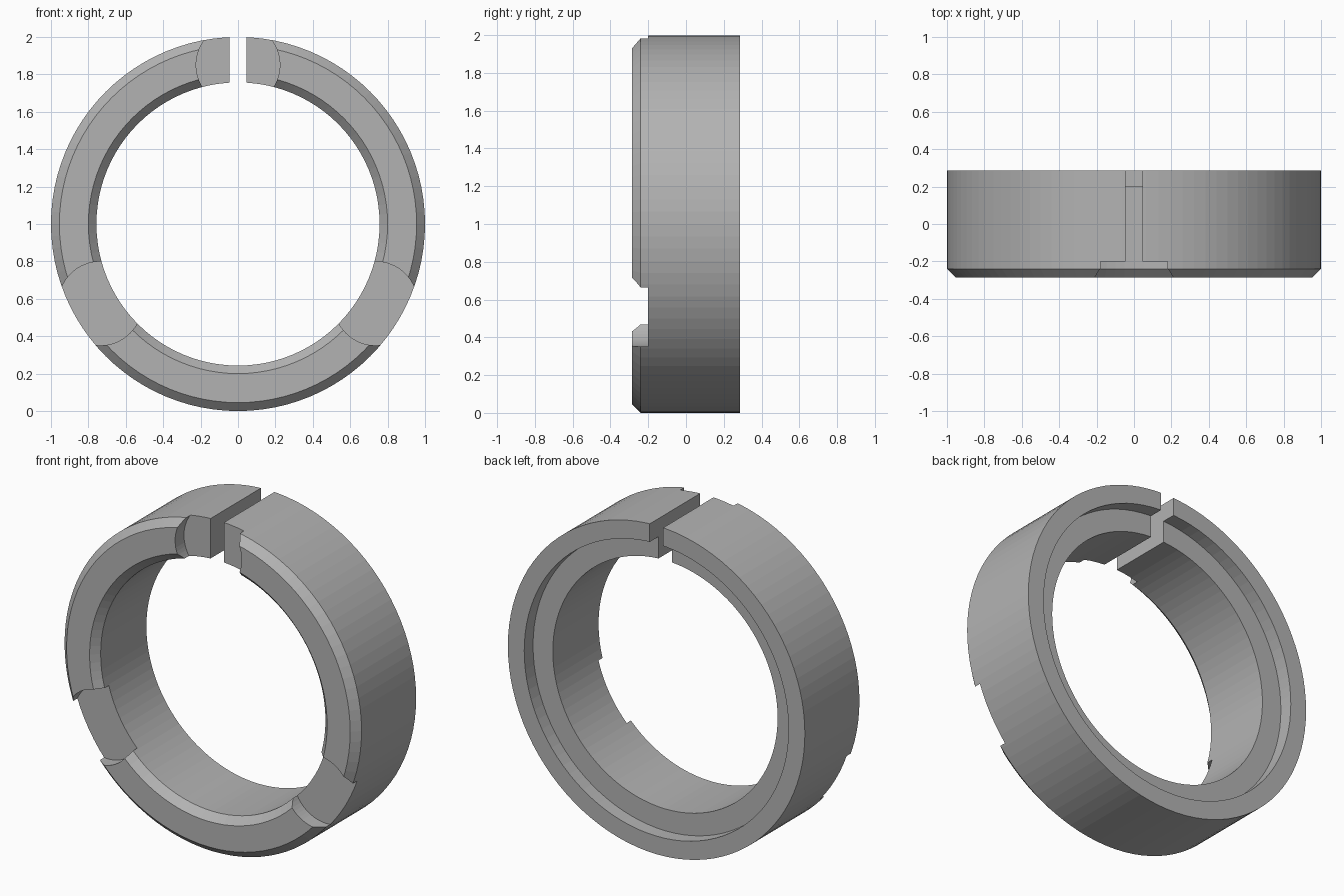
import bpy, bmesh, math
from mathutils import Matrix, Vector

default = bpy.data.objects.get("Cube")
if default:
    bpy.data.objects.remove(default, do_unlink=True)

SEGMENTS = 96
CENTRE_Z = 1.0
FRONT, BACK = -0.285, 0.285
NOTCH_FLOOR = -0.20

# Plain grey metal
grey = bpy.data.materials.new("grey_metal")
grey.use_nodes = True
colour = (0.45, 0.45, 0.45, 1)
grey.diffuse_color = colour
grey.node_tree.nodes["Principled BSDF"].inputs["Base Color"].default_value = colour


def add_object(name, bm):
    bmesh.ops.recalc_face_normals(bm, faces=bm.faces)
    mesh = bpy.data.meshes.new(name)
    bm.to_mesh(mesh)
    bm.free()
    mesh.materials.append(grey)
    obj = bpy.data.objects.new(name, mesh)
    bpy.context.collection.objects.link(obj)
    return obj


def ring(name, profile):
    """Revolve a closed (radius, y) profile around the y axis."""
    bm = bmesh.new()
    loops = []
    for i in range(SEGMENTS):
        a = 2 * math.pi * i / SEGMENTS
        loops.append([bm.verts.new((r * math.cos(a), y, CENTRE_Z + r * math.sin(a)))
                      for r, y in profile])
    n = len(profile)
    for i, here in enumerate(loops):
        there = loops[(i + 1) % SEGMENTS]
        for j in range(n):
            k = (j + 1) % n
            bm.faces.new((here[j], here[k], there[k], there[j]))
    return add_object(name, bm)


def notch_cutter(angle):
    """Round pocket cutter, centred on the ring wall."""
    bm = bmesh.new()
    depth = 0.3
    place = Matrix.Translation(Vector((0.85 * math.cos(angle), NOTCH_FLOOR - depth / 2,
                                       CENTRE_Z + 0.85 * math.sin(angle))))
    bmesh.ops.create_cone(bm, cap_ends=True, segments=64, radius1=0.224, radius2=0.224,
                          depth=depth, matrix=place @ Matrix.Rotation(math.pi / 2, 4, 'X'))
    return add_object("notch_cutter", bm)


def gap_cutter():
    """Slot through the top of the ring."""
    bm = bmesh.new()
    bmesh.ops.create_cube(bm, size=1, matrix=Matrix.Translation((0, 0, CENTRE_Z + 0.9))
                          @ Matrix.Diagonal((0.09, 1, 0.6, 1)))
    return add_object("gap_cutter", bm)


# Ring section: chamfered front edges, stepped recess at the back
split_ring = ring("split_ring", [
    (0.757, -0.24), (0.80, FRONT), (0.955, FRONT), (1.0, -0.24),
    (1.0, BACK), (0.89, BACK), (0.89, 0.20), (0.757, 0.20)])

# Three round notches and the gap
cutters = [notch_cutter(math.radians(a)) for a in (90, 210, 330)] + [gap_cutter()]
for cutter in cutters:
    cutter.hide_render = True
    mod = split_ring.modifiers.new(cutter.name, 'BOOLEAN')
    mod.operation = 'DIFFERENCE'
    mod.solver = 'EXACT'
    mod.object = cutter

# Bake the cuts and drop the cutters
bpy.context.view_layer.update()
depsgraph = bpy.context.evaluated_depsgraph_get()
cut_mesh = bpy.data.meshes.new_from_object(split_ring.evaluated_get(depsgraph))
split_ring.modifiers.clear()
split_ring.data = cut_mesh
cut_mesh.materials.clear()
cut_mesh.materials.append(grey)
for poly in cut_mesh.polygons:
    poly.material_index = 0
for cutter in cutters:
    bpy.data.objects.remove(cutter, do_unlink=True)
